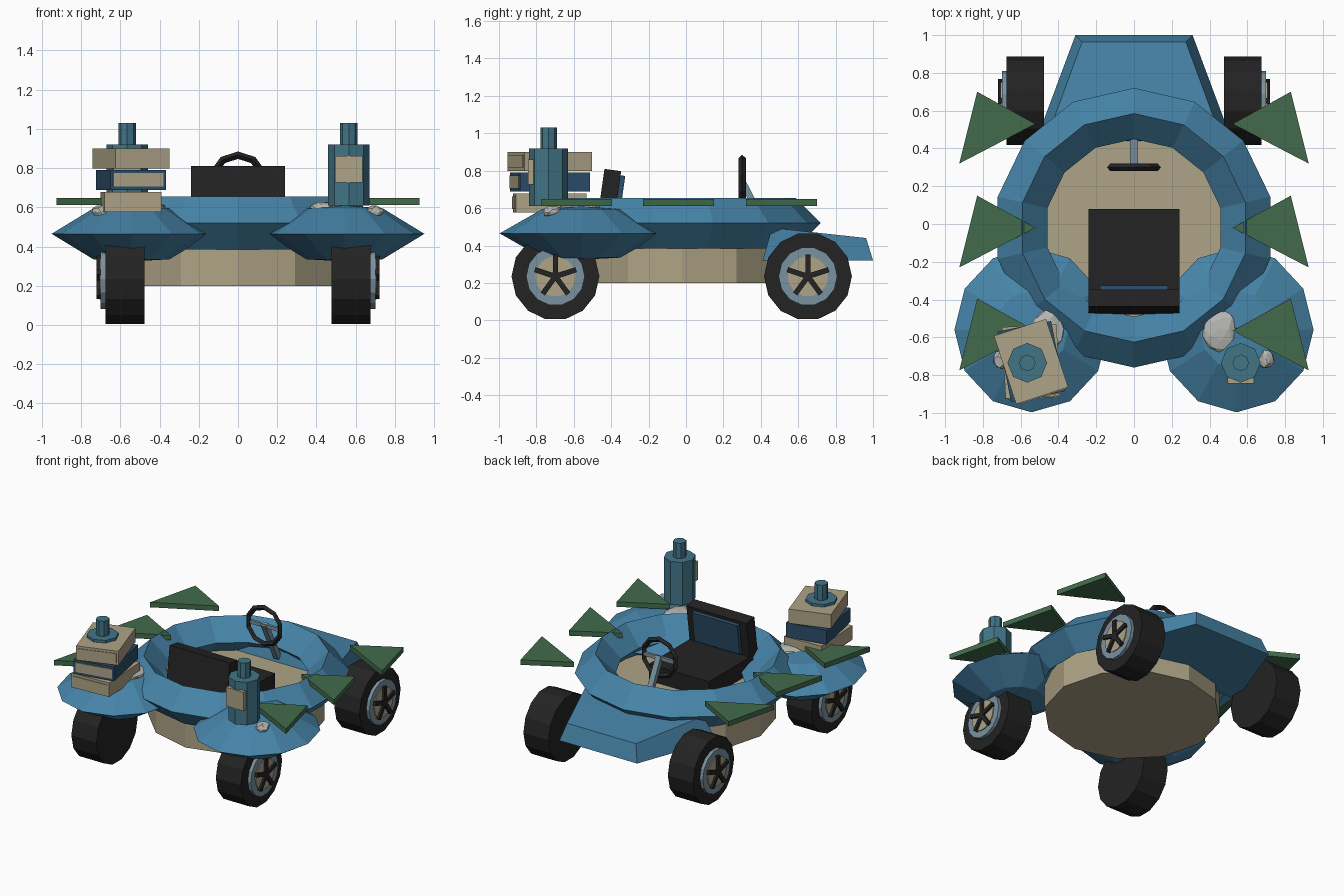
import bpy, bmesh, math, random
from mathutils import Matrix, Vector

if "Cube" in bpy.data.objects:
    bpy.data.objects.remove(bpy.data.objects["Cube"])

random.seed(4)


def srgb(r, g, b):
    return tuple(((c / 255 + 0.055) / 1.055) ** 2.4 for c in (r, g, b)) + (1,)


def mat(name, *rgb):
    m = bpy.data.materials.new(name)
    m.diffuse_color = srgb(*rgb)
    m.use_nodes = True
    m.node_tree.nodes["Principled BSDF"].inputs["Base Color"].default_value = m.diffuse_color
    return m


BLUE = mat("body_blue", 70, 132, 168)
CREAM = mat("cream", 174, 163, 134)
BLACK = mat("black", 35, 35, 35)
GREEN = mat("leaf_green", 66, 107, 75)
TEAL = mat("bottle_teal", 66, 117, 135)
NAVY = mat("book_navy", 44, 78, 106)
STEEL = mat("steel", 122, 146, 160)
STONE = mat("stone", 184, 184, 180)


def finish(name, bm, material):
    bmesh.ops.recalc_face_normals(bm, faces=bm.faces)
    me = bpy.data.meshes.new(name)
    bm.to_mesh(me)
    bm.free()
    me.materials.append(material)
    ob = bpy.data.objects.new(name, me)
    bpy.context.collection.objects.link(ob)
    return ob


def box(name, loc, size, material, rot=(0, 0, 0)):
    bm = bmesh.new()
    bmesh.ops.create_cube(bm, size=1, matrix=Matrix.Diagonal((*size, 1)))
    ob = finish(name, bm, material)
    ob.location, ob.rotation_euler = loc, rot
    return ob


def cyl(name, loc, r, depth, n, material, rot=(0, 0, 0), spin=0):
    bm = bmesh.new()
    bmesh.ops.create_cone(bm, cap_ends=True, segments=n, radius1=r, radius2=r,
                          depth=depth, matrix=Matrix.Rotation(spin, 4, 'Z'))
    ob = finish(name, bm, material)
    ob.location, ob.rotation_euler = loc, rot
    return ob


def ring(name, loc, profile, n, material, rot=(0, 0, 0), scale=(1, 1, 1), spin=0):
    """Closed (radius, z) profile swept round the z axis."""
    bm = bmesh.new()
    loops = []
    for i in range(n):
        a = spin + math.tau * i / n
        loops.append([bm.verts.new((r * math.cos(a), r * math.sin(a), z)) for r, z in profile])
    k = len(profile)
    for i in range(n):
        p, q = loops[i], loops[(i + 1) % n]
        for j in range(k):
            bm.faces.new((p[j], q[j], q[(j + 1) % k], p[(j + 1) % k]))
    ob = finish(name, bm, material)
    ob.location, ob.rotation_euler, ob.scale = loc, rot, scale
    return ob


def prism(name, bottom, top, material):
    bm = bmesh.new()
    lo = [bm.verts.new(p) for p in bottom]
    hi = [bm.verts.new(p) for p in top]
    bm.faces.new(lo)
    bm.faces.new(hi)
    n = len(lo)
    for i in range(n):
        bm.faces.new((lo[i], lo[(i + 1) % n], hi[(i + 1) % n], hi[i]))
    return finish(name, bm, material)


def rock(name, loc, size):
    bm = bmesh.new()
    bmesh.ops.create_icosphere(bm, subdivisions=2, radius=1)
    for v in bm.verts:
        v.co *= random.uniform(0.82, 1.08)
    ob = finish(name, bm, STONE)
    ob.location, ob.scale = loc, size


# Tub and body ring
cyl("tub", (0, -0.02, 0.31), 0.58, 0.22, 12, CREAM)
ring("body_ring", (0, -0.02, 0.52),
     [(0.74, 0), (0.605, 0.135), (0.47, 0), (0.605, -0.135)], 14, BLUE, spin=math.pi / 2)

# Rear deck
prism("rear_deck",
      [(-0.53, 0.41, 0.32), (0.53, 0.41, 0.32), (0.31, 1.0, 0.32), (-0.31, 1.0, 0.32)],
      [(-0.46, 0.46, 0.495), (0.46, 0.46, 0.495), (0.275, 0.963, 0.44), (-0.275, 0.963, 0.44)], BLUE)

# Seat with forward-leaning back and panel
box("seat_cushion", (0, -0.16, 0.475), (0.48, 0.48, 0.13), BLACK)
lean = (math.radians(-8), 0, 0)
box("seat_back", (0, -0.413, 0.65), (0.48, 0.09, 0.31), BLACK, lean)
box("seat_panel", (0, -0.355, 0.665), (0.36, 0.03, 0.22), NAVY, lean)

# Steering wheel and column
ring("steering_wheel", (0, 0.30, 0.735),
     [(0.15, 0), (0.132, 0.02), (0.112, 0), (0.132, -0.02)], 10, BLACK,
     (math.pi / 2, 0, 0), spin=math.radians(18))
box("steering_crossbar", (0, 0.305, 0.735), (0.24, 0.02, 0.025), STEEL)
col = Vector((0, 0.45, 0.45)) - Vector((0, 0.30, 0.745))
box("steering_column", (0, 0.375, 0.598), (0.04, 0.035, col.length), STEEL,
    col.to_track_quat('Z', 'Y').to_euler())

for s, side in ((1, "right"), (-1, "left")):
    # Fenders
    ring("fender_" + side, (s * 0.543, -0.56, 0.465),
         [(0.42, 0), (0.2, 0.13), (0.01, 0.145), (0.01, -0.14), (0.2, -0.13)], 12, BLUE,
         scale=(0.97, 1.04, 1))

    # Wheels with rim, hub disc and five spokes
    for y, end in ((-0.698, "front"), (0.652, "rear")):
        tag = f"_{end}_{side}"
        turn = (0, s * math.pi / 2, 0)
        cyl("tyre" + tag, (s * 0.576, y, 0.235), 0.235, 0.2, 14, BLACK, turn)
        cyl("rim" + tag, (s * 0.685, y, 0.235), 0.157, 0.03, 14, STEEL, turn)
        cyl("hub_disc" + tag, (s * 0.702, y, 0.235), 0.108, 0.008, 14, CREAM, turn)
        for i in range(5):
            a = math.tau * i / 5
            box(f"spoke_{i}" + tag, (s * 0.71, y + 0.058 * math.sin(a), 0.235 + 0.058 * math.cos(a)),
                (0.022, 0.028, 0.116), BLACK, (-a, 0, 0))

    # Triangular side fins
    for i, y in enumerate((0.53, -0.02, -0.565)):
        tri = [(s * 0.522, y), (s * 0.83, y + 0.17), (s * 0.925, y - 0.21)]
        prism(f"fin_{i}_{side}", [(*p, 0.612) for p in tri], [(*p, 0.648) for p in tri], GREEN)

    # Bottles
    bx, by = s * 0.565, -0.735
    cyl("bottle_body_" + side, (bx, by, 0.765), 0.105, 0.31, 8, TEAL)
    cyl("bottle_neck_" + side, (bx, by, 0.97), 0.044, 0.12, 8, TEAL)
    box("bottle_label_" + side, (bx, by - 0.095, 0.793), (0.14, 0.03, 0.135), CREAM)

    # Stones on the fenders
    rock("stone_large_" + side, (s * 0.45, -0.555, 0.595), (0.095, 0.12, 0.036))
    rock("stone_small_" + side, (s * 0.70, -0.715, 0.577), (0.045, 0.055, 0.035))

# Stack of books, each with a page panel on its front
for i, (x, z, turn, m) in enumerate(((-0.545, 0.628, 3, CREAM), (-0.545, 0.74, 11, NAVY),
                                     (-0.545, 0.85, 18, CREAM))):
    a = math.radians(turn)
    box(f"book_{i}", (x, -0.728, z), (0.29, 0.38, 0.102), m, (0, 0, a))
    box(f"book_pages_{i}", (x + 0.191 * math.sin(a), -0.728 - 0.191 * math.cos(a), z),
        (0.26, 0.008, 0.068), CREAM, (0, 0, a))
